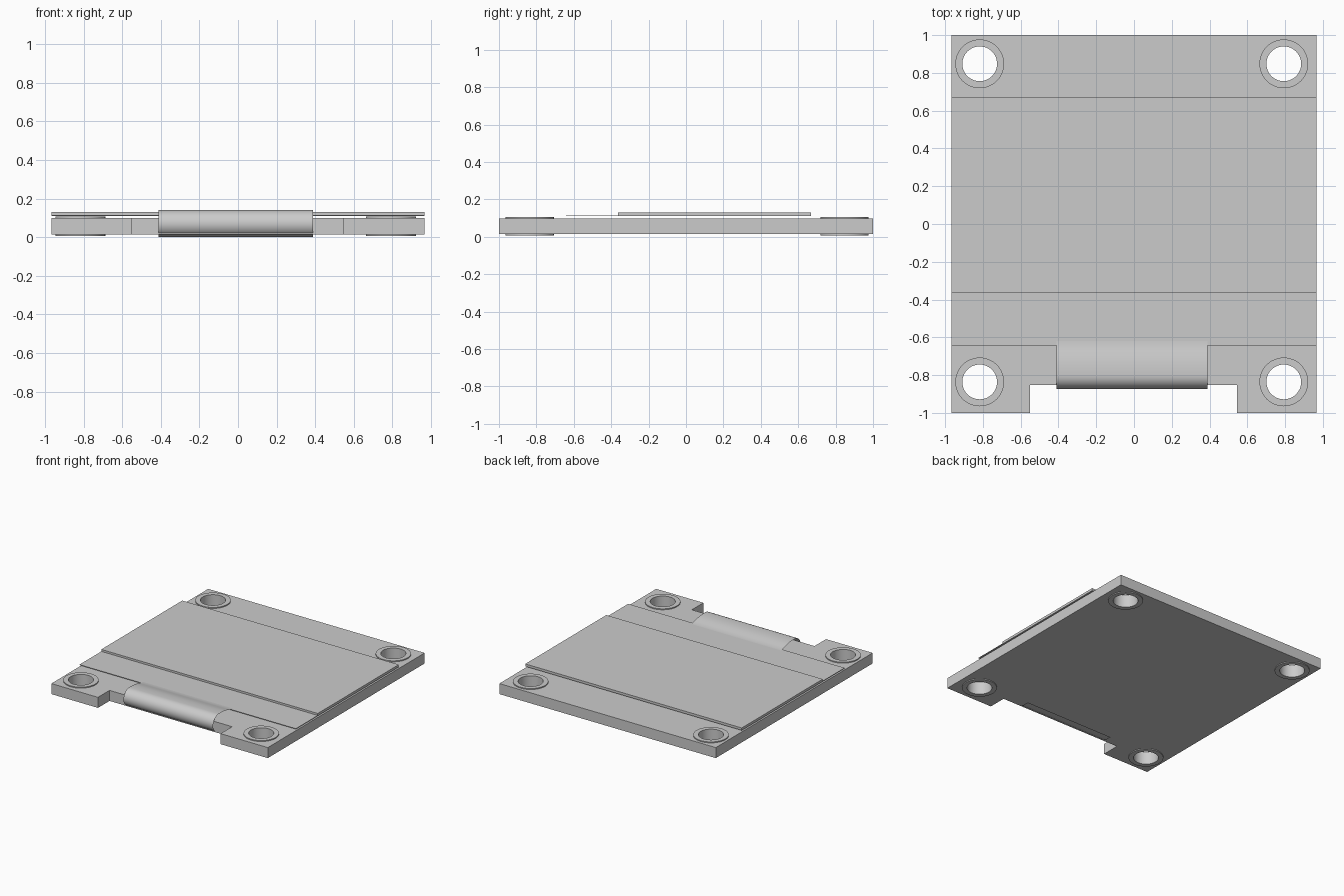
import bpy, bmesh
from math import cos, sin, pi, radians

if "Cube" in bpy.data.objects:
    bpy.data.objects.remove(bpy.data.objects["Cube"])

HALF_W = 0.966
HOLES = [(x, y) for x in (-0.817, 0.793) for y in (-0.836, 0.848)]


def add_mesh(name, bm):
    mesh = bpy.data.meshes.new(name)
    bm.to_mesh(mesh)
    bm.free()
    obj = bpy.data.objects.new(name, mesh)
    bpy.context.collection.objects.link(obj)
    return obj


def smooth(obj, angle=35):
    bpy.ops.object.select_all(action='DESELECT')
    obj.select_set(True)
    bpy.context.view_layer.objects.active = obj
    bpy.ops.object.shade_smooth_by_angle(angle=radians(angle))


def slab(name, y0, y1, z0, z1):
    bm = bmesh.new()
    bmesh.ops.create_cube(bm, size=1)
    for v in bm.verts:
        v.co.x *= 2 * HALF_W
        v.co.y = (y0 + y1) / 2 + v.co.y * (y1 - y0)
        v.co.z = (z0 + z1) / 2 + v.co.z * (z1 - z0)
    return add_mesh(name, bm)


def circle(cx, cy, r, n=48):
    return [(cx + r * cos(2 * pi * i / n), cy + r * sin(2 * pi * i / n)) for i in range(n)]


def plate(name, loops, z0, z1):
    # filled outline with inner holes, extruded between two heights
    curve = bpy.data.curves.new(name, 'CURVE')
    curve.dimensions = '2D'
    curve.fill_mode = 'BOTH'
    curve.extrude = (z1 - z0) / 2
    for pts in loops:
        s = curve.splines.new('POLY')
        s.points.add(len(pts) - 1)
        for p, (x, y) in zip(s.points, pts):
            p.co = (x, y, 0, 1)
        s.use_cyclic_u = True
    obj = bpy.data.objects.new(name, curve)
    bpy.context.collection.objects.link(obj)
    obj.location.z = (z0 + z1) / 2
    bpy.ops.object.select_all(action='DESELECT')
    obj.select_set(True)
    bpy.context.view_layer.objects.active = obj
    bpy.ops.object.convert(target='MESH')
    obj = bpy.context.object
    bm = bmesh.new()
    bm.from_mesh(obj.data)
    bmesh.ops.remove_doubles(bm, verts=bm.verts, dist=1e-5)
    bmesh.ops.recalc_face_normals(bm, faces=bm.faces)
    bm.to_mesh(obj.data)
    bm.free()
    smooth(obj)
    return obj


# circuit board with front notch and four mounting holes
outline = [(-HALF_W, -1), (-0.55, -1), (-0.55, -0.853), (0.545, -0.853),
           (0.545, -1), (HALF_W, -1), (HALF_W, 1), (-HALF_W, 1)]
plate("circuit_board", [outline] + [circle(x, y, 0.1) for x, y in HOLES], 0.014, 0.099)

# plated rings lining the mounting holes
for i, (x, y) in enumerate(HOLES):
    plate(f"hole_ring_{i + 1}", [circle(x, y, 0.129), circle(x, y, 0.092)], 0.007, 0.107)

# display glass: thin base layer and thicker cover
slab("glass_base", -0.642, 0.669, 0.111, 0.115)
slab("glass_cover", -0.363, 0.669, 0.115, 0.131)

# flexible ribbon folding from the glass, round the notch, under the board
profile = [(-0.62, 0.1155), (-0.642, 0.117), (-0.67, 0.124), (-0.70, 0.132), (-0.74, 0.139)]
for i in range(17):
    a = pi / 2 + pi * i / 16
    profile.append((-0.80 + 0.073 * cos(a), 0.0705 + 0.0705 * sin(a)))
profile.append((-0.76, 0.0))
bm = bmesh.new()
rows = [[bm.verts.new((x, y, z)) for x in (-0.411, 0.389)] for y, z in profile]
for a, b in zip(rows, rows[1:]):
    bm.faces.new((a[0], b[0], b[1], a[1]))
smooth(add_mesh("ribbon_cable", bm), 60)
